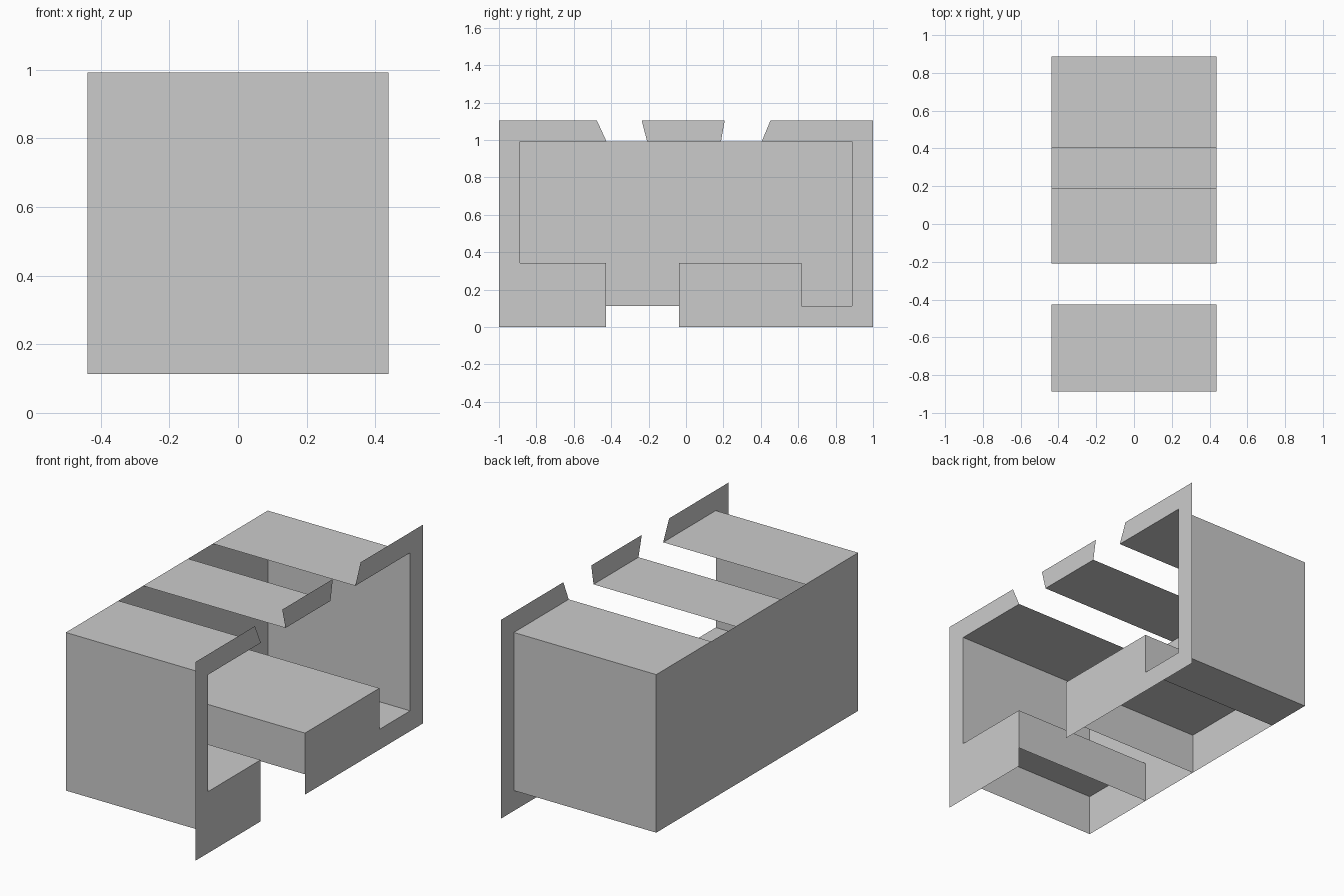
import bpy

if "Cube" in bpy.data.objects:
    bpy.data.objects.remove(bpy.data.objects["Cube"])

X = 0.438               # half depth of the box
LO, HI, TOP = 0.113, 0.992, 1.105
END = 0.887             # half length of the box
LEDGE = 0.342           # height of the inner ledges


def make_mesh(name, verts, faces):
    mesh = bpy.data.meshes.new(name)
    mesh.from_pydata(verts, [], faces)
    mesh.update()
    obj = bpy.data.objects.new(name, mesh)
    bpy.context.collection.objects.link(obj)
    return obj


def strip(name, profile):
    """Sweep an open (y, z) profile across the depth of the box."""
    n = len(profile)
    verts = [(x, y, z) for x in (-X, X) for y, z in profile]
    faces = [(i, i + 1, n + i + 1, n + i) for i in range(n - 1)]
    return make_mesh(name, verts, faces)


def plate(name, x, outline):
    """Flat sheet in the plane of constant x."""
    return make_mesh(name, [(x, y, z) for y, z in outline],
                     [tuple(range(len(outline)))])


# Shell of the open box
plate("rear_wall", -X, [(END, LO), (-END, LO), (-END, HI), (END, HI)])
strip("left_shell", [(-0.425, HI), (-END, HI), (-END, LO)])
strip("left_ledge", [(-END, LEDGE), (-0.427, LEDGE), (-0.427, LO)])
strip("middle_top_panel", [(0.187, HI), (-0.208, HI)])
strip("right_shell", [(END, LO), (END, HI), (0.405, HI)])
strip("stepped_floor", [(END, LO), (0.617, LO), (0.617, LEDGE),
                        (-0.037, LEDGE), (-0.037, LO)])

# Flat flange around the opening, in three pieces
plate("left_flange", X, [(-1, 0), (-0.427, 0), (-0.427, LEDGE),
                         (-END, LEDGE), (-END, HI), (-0.425, HI),
                         (-0.477, TOP), (-1, TOP)])
plate("middle_flange", X, [(-0.208, HI), (0.187, HI),
                           (0.207, TOP), (-0.237, TOP)])
plate("right_flange", X, [(-0.037, 0), (1, 0), (1, TOP), (0.452, TOP),
                          (0.405, HI), (END, HI), (END, LO), (0.617, LO),
                          (0.617, LEDGE), (-0.037, LEDGE)])
